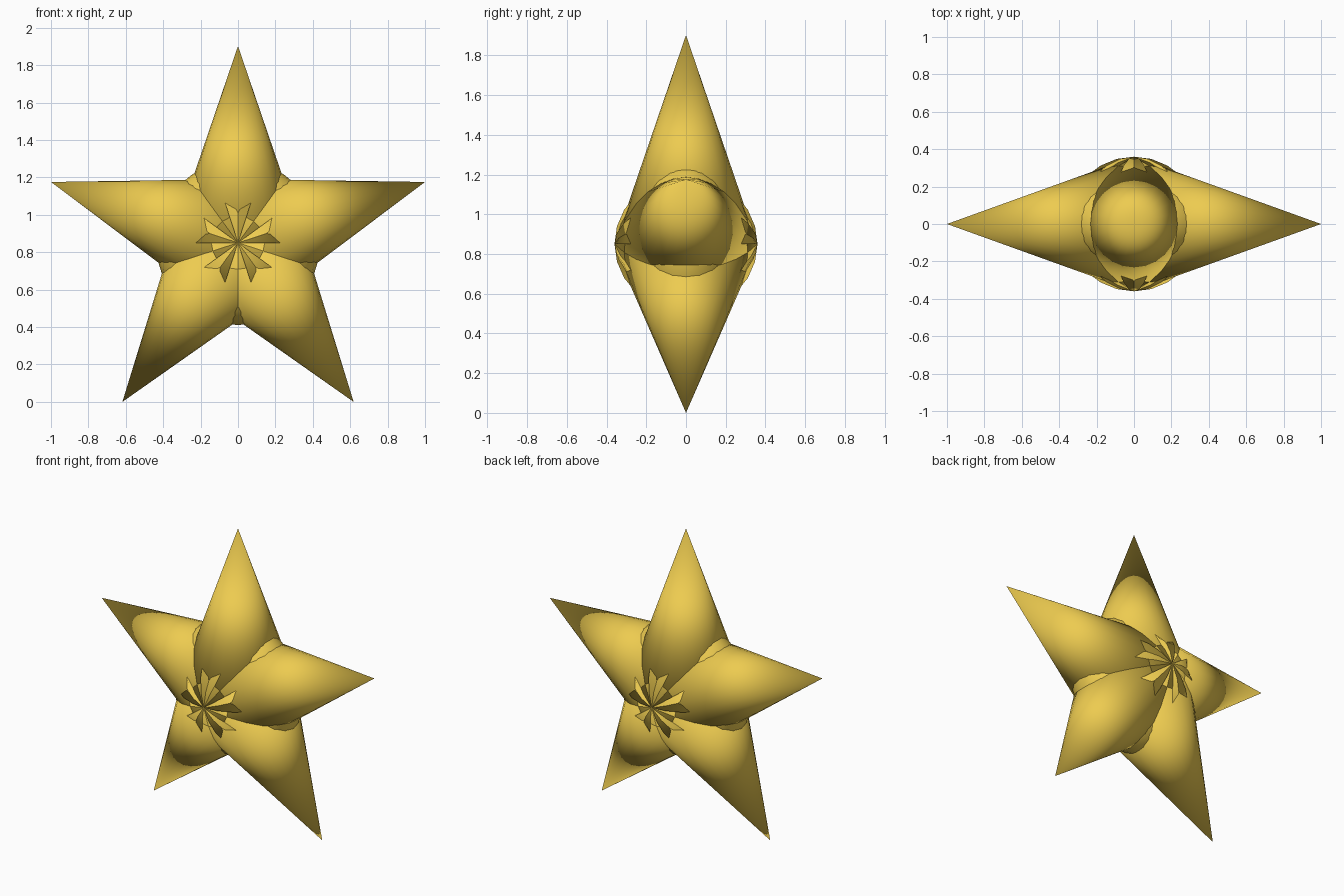
import bpy, bmesh, math
from mathutils import Matrix

if "Cube" in bpy.data.objects:
    bpy.data.objects.remove(bpy.data.objects["Cube"])

LENGTH = 1.0515                              # centre to tip
RADIUS = 0.36                                # cone base radius
CENTRE = Matrix.Translation((0, 0, LENGTH * math.cos(math.radians(36))))

gold = bpy.data.materials.new("gold")
gold.diffuse_color = (0.85, 0.60, 0.08, 1)
gold.use_nodes = True
gold.node_tree.nodes["Principled BSDF"].inputs["Base Color"].default_value = gold.diffuse_color


def add_object(name, bm):
    mesh = bpy.data.meshes.new(name)
    for f in bm.faces:
        f.smooth = True
    bm.to_mesh(mesh)
    bm.free()
    mesh.materials.append(gold)
    obj = bpy.data.objects.new(name, mesh)
    bpy.context.collection.objects.link(obj)
    return obj


# Five cone points, bases meeting at the centre so their rims form the rosette
for i in range(5):
    bm = bmesh.new()
    place = (CENTRE @ Matrix.Rotation(math.radians(72 * i), 4, 'Y')
             @ Matrix.Translation((0, 0, LENGTH / 2)))
    bmesh.ops.create_cone(bm, cap_ends=True, segments=24, radius1=RADIUS,
                          radius2=0, depth=LENGTH, matrix=place)
    bmesh.ops.remove_doubles(bm, verts=bm.verts, dist=1e-5)
    add_object(f"star_point_{i + 1}", bm)

# Flattened core that fills the valleys between the points
bm = bmesh.new()
bmesh.ops.create_uvsphere(bm, u_segments=24, v_segments=16, radius=1,
                          matrix=CENTRE @ Matrix.Diagonal((0.44, 0.275, 0.44, 1)))
add_object("star_core", bm)
